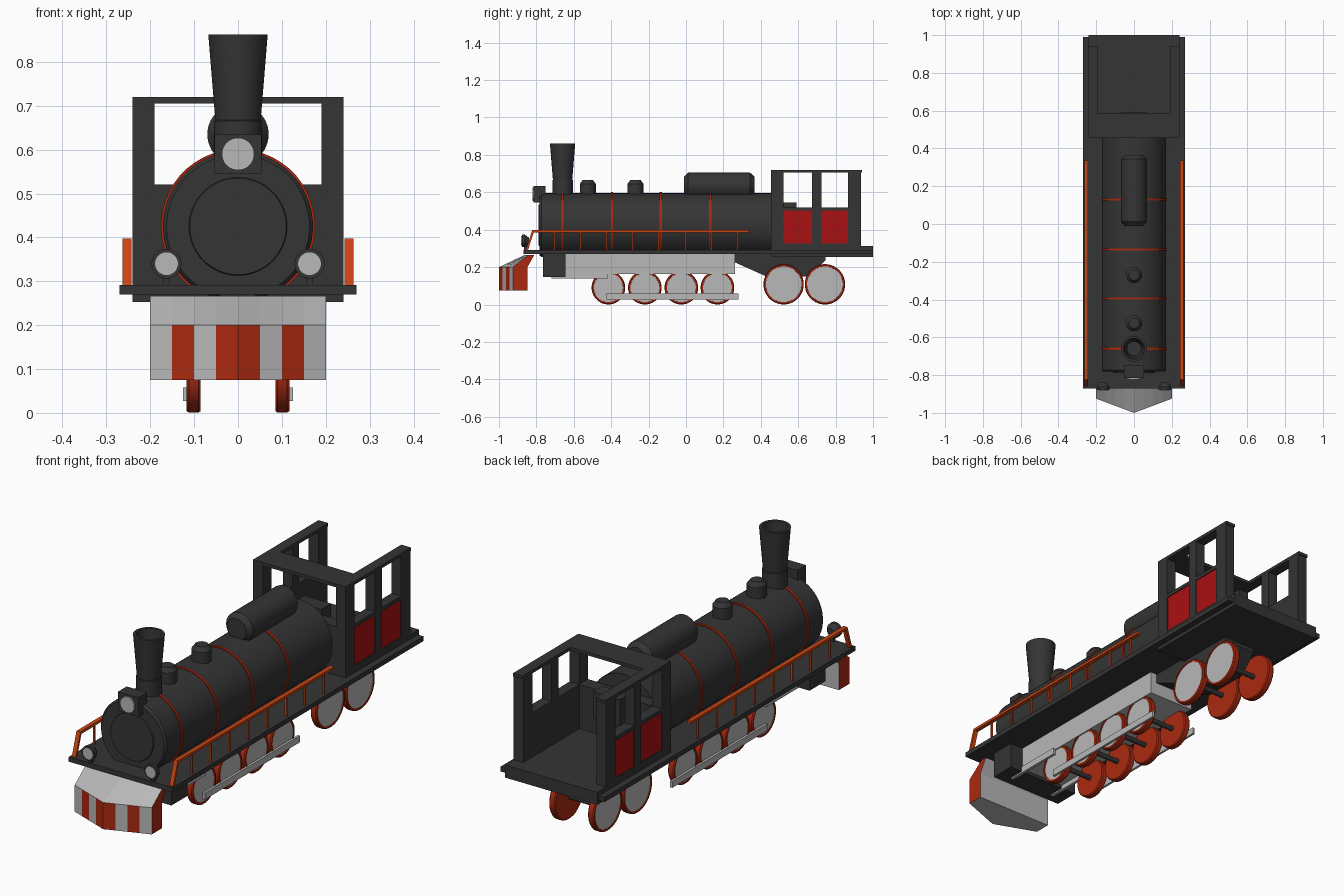
import bpy, bmesh, math
from mathutils import Vector

if "Cube" in bpy.data.objects:
    bpy.data.objects.remove(bpy.data.objects["Cube"])


def material(name, rgb):
    m = bpy.data.materials.new(name)
    m.diffuse_color = (*rgb, 1)
    m.use_nodes = True
    m.node_tree.nodes["Principled BSDF"].inputs["Base Color"].default_value = m.diffuse_color
    return m


DARK = material("dark_iron", (0.035, 0.035, 0.035))
RED = material("red", (0.40, 0.022, 0.005))
PANEL = material("panel_red", (0.40, 0.005, 0.006))
ORANGE = material("orange", (0.60, 0.06, 0.006))
GREY = material("light_grey", (0.48, 0.48, 0.48))


def finish(bm, name, mats, smooth=False):
    bmesh.ops.recalc_face_normals(bm, faces=bm.faces)
    me = bpy.data.meshes.new(name)
    bm.to_mesh(me)
    bm.free()
    for m in mats:
        me.materials.append(m)
    ob = bpy.data.objects.new(name, me)
    bpy.context.collection.objects.link(ob)
    if smooth:
        bpy.context.view_layer.objects.active = ob
        ob.select_set(True)
        bpy.ops.object.shade_smooth_by_angle(angle=math.radians(35))
        ob.select_set(False)
    return ob


def box(name, x, y, z, mat):
    """Box from (min, max) pairs."""
    bm = bmesh.new()
    bmesh.ops.create_cube(bm, size=1)
    for v in bm.verts:
        v.co = Vector([(a + b) / 2 + c * (b - a) for (a, b), c in zip((x, y, z), v.co)])
    return finish(bm, name, [mat])


def lathe(name, profile, centre, axis, mat, n=32):
    """Revolve (radius, height) points about an axis through centre."""
    bm = bmesh.new()
    rings = []
    for r, h in profile:
        ring = []
        for i in range(n):
            a = 2 * math.pi * (i + 0.5) / n
            c, s = r * math.cos(a), r * math.sin(a)
            p = {'X': (h, c, s), 'Y': (c, h, s), 'Z': (c, s, h)}[axis]
            ring.append(bm.verts.new(Vector(p) + Vector(centre)))
        rings.append(ring)
    for a, b in zip(rings, rings[1:]):
        for i in range(n):
            bm.faces.new((a[i], a[(i + 1) % n], b[(i + 1) % n], b[i]))
    bm.faces.new(rings[0])
    bm.faces.new(rings[-1])
    return finish(bm, name, [mat], True)


def prism(name, pts, x0, x1, mat):
    """Extrude a (y, z) outline along x."""
    bm = bmesh.new()
    f = bm.faces.new([bm.verts.new((x0, y, z)) for y, z in pts])
    g = bmesh.ops.extrude_face_region(bm, geom=[f])["geom"]
    bmesh.ops.translate(bm, vec=(x1 - x0, 0, 0), verts=[v for v in g if isinstance(v, bmesh.types.BMVert)])
    return finish(bm, name, [mat])


def span(side, a, b):
    return tuple(sorted((side * a, side * b)))


# Running deck and cab floor
box("deck", (-.27, .27), (-.87, .99), (.27, .292), DARK)
box("cab_floor", (-.24, .24), (.455, 1), (.253, .312), DARK)

# Boiler, bands and mountings
lathe("boiler", [(.11, -.788), (.112, -.782), (.163, -.782), (.171, -.772), (.171, .46)], (0, 0, .425), 'Y', DARK, 48)
for i, y in enumerate((-.66, -.395, -.135, .13)):
    lathe(f"boiler_band_{i}", [(.165, -.006), (.176, -.006), (.176, .006), (.165, .006)],
          (0, y, .425), 'Y', RED, 48)
lathe("chimney", [(.055, .57), (.055, .665), (.052, .667), (.068, .862), (.055, .862), (.038, .69)],
      (0, -.66, 0), 'Z', DARK)
for i, y in enumerate((-.525, -.27)):
    lathe(f"dome_{i}", [(.043, .57), (.043, .645), (.028, .665)], (0, y, 0), 'Z', DARK)
lathe("top_tank", [(.05, -.01), (.07, .012), (.07, .343), (.05, .365)], (0, 0, .635), 'Y', DARK)

# Headlamp
box("headlamp_box", (-.053, .053), (-.815, -.75), (.545, .635), DARK)
lathe("headlamp_lens", [(.037, -.822), (.037, -.81)], (0, 0, .59), 'Y', GREY)

# Cab front: low wall, roof beam, backhead
box("cab_front_wall", (-.24, .24), (.455, .52), (.31, .52), DARK)
box("cab_roof_beam", (-.24, .24), (.455, .585), (.705, .72), DARK)
box("backhead", (-.07, .07), (.52, .59), (.42, .545), DARK)

for side, tag in ((-1, "left"), (1, "right")):
    # Cab side wall, pillars, beam and red panels
    wx = span(side, .19, .24)
    box(f"cab_side_wall_{tag}", span(side, .19, .233), (.455, .935), (.31, .52), DARK)
    for i, y in enumerate(((.455, .52), (.675, .725), (.867, .935))):
        box(f"cab_pillar_{tag}_{i}", wx, y, (.31, .71), DARK)
    box(f"cab_side_beam_{tag}", wx, (.455, .94), (.705, .72), DARK)
    for i, z in enumerate(((.31, .327), (.503, .52))):
        box(f"cab_side_trim_{tag}_{i}", wx, (.455, .935), z, DARK)
    for i, y in enumerate(((.52, .675), (.725, .867))):
        box(f"cab_panel_{tag}_{i}", span(side, .225, .236), y, (.327, .503), PANEL)

    # Handrail with sloping front end and posts
    rx = span(side, .243, .263)
    prism(f"handrail_{tag}", [(-.857, .29), (-.822, .398), (.337, .398), (.337, .386), (-.814, .386), (-.845, .29)],
          rx[0], rx[1], ORANGE)
    for i in range(8):
        y = -.705 + .14 * i
        box(f"rail_post_{tag}_{i}", span(side, .249, .257), (y - .004, y + .004), (.29, .39), ORANGE)

    # Front marker lamps
    lathe(f"marker_lamp_{tag}", [(.034, -.878), (.034, -.862), (.018, -.84)], (side * .163, 0, .34), 'Y', DARK, 24)
    lathe(f"marker_lens_{tag}", [(.026, -.881), (.026, -.87)], (side * .163, 0, .34), 'Y', GREY, 24)
    box(f"marker_foot_{tag}", span(side, .155, .171), (-.866, -.85), (.29, .32), DARK)

    # Wheels: red tyre with raised rim, grey outer face
    wheels = [(y, .09) for y in (-.415, -.22, -.025, .168)] + [(y, .108) for y in (.522, .743)]
    for i, (y, r) in enumerate(wheels):
        c = (0, y, r)
        prof = [(r - .004, .085), (r, .09), (r, .112), (r - .004, .117), (r - .012, .117), (r - .013, .11)]
        lathe(f"wheel_{tag}_{i}", [(a, side * h) for a, h in prof], c, 'X', RED)
        lathe(f"wheel_face_{tag}_{i}", [(r - .012, side * .108), (r - .012, side * .114)], c, 'X', GREY)

    # Driving gear
    box(f"coupling_rod_{tag}", span(side, .114, .125), (-.425, .28), (.027, .058), GREY)
    box(f"piston_rod_{tag}", span(side, .112, .126), (-.72, -.42), (.14, .172), GREY)

# Underframe
box("main_frame", (-.12, .12), (-.65, .262), (.162, .275), GREY)
box("cylinder_block", (-.19, .19), (-.765, -.645), (.147, .28), DARK)
prism("firebox", [(.262, .275), (.262, .225), (.43, .15), (.66, .15), (.745, .235), (.745, .275)], -.085, .085, DARK)
for i, (y, r) in enumerate(wheels):
    lathe(f"axle_{i}", [(.012, -.1), (.012, .1)], (0, y, r), 'X', DARK, 12)

# Striped plough: cross-sections along x, pointed at the centre
bm = bmesh.new()
xs = [-.2, -.15, -.1, -.05, 0, .05, .1, .15, .2]
rows = []
for x in xs:
    tip = -1 + abs(x) / .2 * .075
    outline = [(tip, .075), (tip, .2), (-.86 + abs(x) * .1, .266), (-.81, .266), (-.848, .2), (-.848, .075)]
    rows.append([bm.verts.new((x, y, z)) for y, z in outline])
for k, (a, b) in enumerate(zip(rows, rows[1:])):
    for j in range(6):
        f = bm.faces.new((a[j], a[(j + 1) % 6], b[(j + 1) % 6], b[j]))
        f.material_index = int(j == 0 and k in (1, 3, 4, 6))
for end in (rows[0], rows[-1]):
    bm.faces.new(end).material_index = 1
finish(bm, "plough", [GREY, RED])
